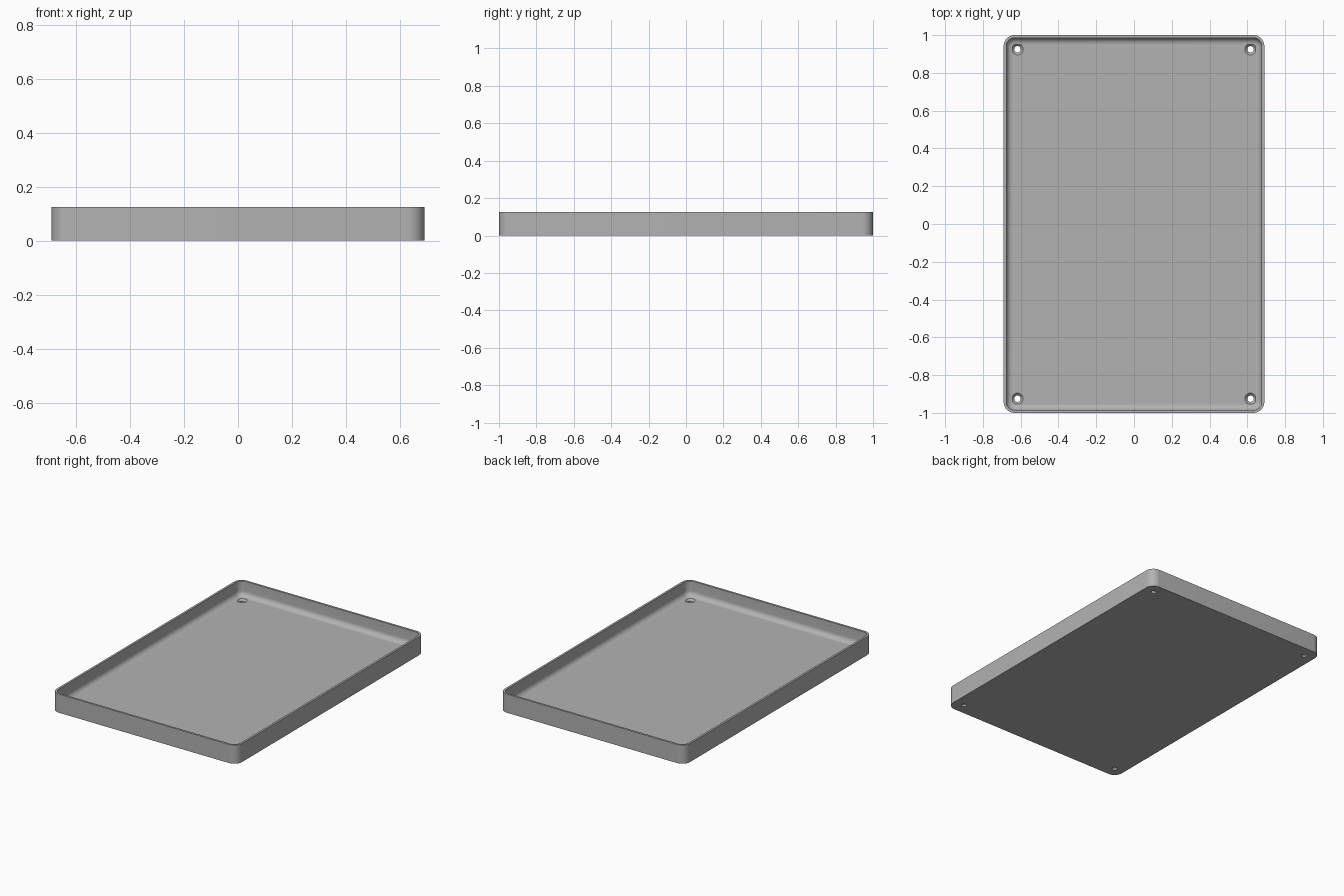
import bpy, bmesh, math

if "Cube" in bpy.data.objects:
    bpy.data.objects.remove(bpy.data.objects["Cube"], do_unlink=True)

HALF_X, HALF_Y, HEIGHT = 0.69, 1.0, 0.125
CORNER, RIM, FLOOR, FILLET = 0.058, 0.014, 0.025, 0.034
HOLE_X, HOLE_Y, HOLE_R, SINK_R = 0.617, 0.925, 0.017, 0.03
STEPS = 10

grey = bpy.data.materials.new("light grey")
grey.use_nodes = True
colour = (0.45, 0.45, 0.45, 1)
grey.diffuse_color = colour
grey.node_tree.nodes["Principled BSDF"].inputs["Base Color"].default_value = colour

bm = bmesh.new()


def close_loop(points):
    verts = [bm.verts.new(p) for p in points]
    for a, b in zip(verts, verts[1:] + verts[:1]):
        bm.edges.new((a, b))
    return verts


def rounded_loop(inset, z):
    """Rounded rectangle, inset from the outer wall."""
    r = max(CORNER - inset, 0.006)
    cx, cy = HALF_X - inset - r, HALF_Y - inset - r
    points = []
    for q, (sx, sy) in enumerate(((1, 1), (-1, 1), (-1, -1), (1, -1))):
        for i in range(STEPS + 1):
            a = math.pi / 2 * (q + i / STEPS)
            points.append((sx * cx + r * math.cos(a), sy * cy + r * math.sin(a), z))
    return close_loop(points)


def circle_loop(x, y, r, z, n=32):
    return close_loop([(x + r * math.cos(math.tau * i / n),
                        y + r * math.sin(math.tau * i / n), z) for i in range(n)])


def bridge(loops):
    for a, b in zip(loops, loops[1:]):
        n = len(a)
        for i in range(n):
            j = (i + 1) % n
            bm.faces.new((a[i], a[j], b[j], b[i]))


def fill(loops):
    edges = [bm.edges.get((a, b)) for l in loops for a, b in zip(l, l[1:] + l[:1])]
    bmesh.ops.triangle_fill(bm, edges=edges, use_beauty=True)


# Outer wall, rim, inner wall and the rounded transition to the floor
wall = [rounded_loop(0, 0), rounded_loop(0, HEIGHT), rounded_loop(RIM, HEIGHT)]
for i in range(9):
    a = math.pi / 2 * i / 8
    wall.append(rounded_loop(RIM + FILLET * (1 - math.cos(a)),
                             FLOOR + FILLET * (1 - math.sin(a))))
bridge(wall)

# Countersunk screw holes
tops, bottoms = [], []
for sx in (1, -1):
    for sy in (1, -1):
        x, y = sx * HOLE_X, sy * HOLE_Y
        rings = [circle_loop(x, y, SINK_R, FLOOR),
                 circle_loop(x, y, HOLE_R, FLOOR - 0.013),
                 circle_loop(x, y, HOLE_R, 0)]
        bridge(rings)
        tops.append(rings[0])
        bottoms.append(rings[-1])

# Floor and underside around the holes
fill([wall[-1]] + tops)
fill([wall[0]] + bottoms)
bmesh.ops.recalc_face_normals(bm, faces=bm.faces)

mesh = bpy.data.meshes.new("tray")
bm.to_mesh(mesh)
bm.free()
mesh.materials.append(grey)
tray = bpy.data.objects.new("tray", mesh)
bpy.context.collection.objects.link(tray)
bpy.context.view_layer.objects.active = tray
tray.select_set(True)
bpy.ops.object.shade_smooth_by_angle(angle=math.radians(30))
